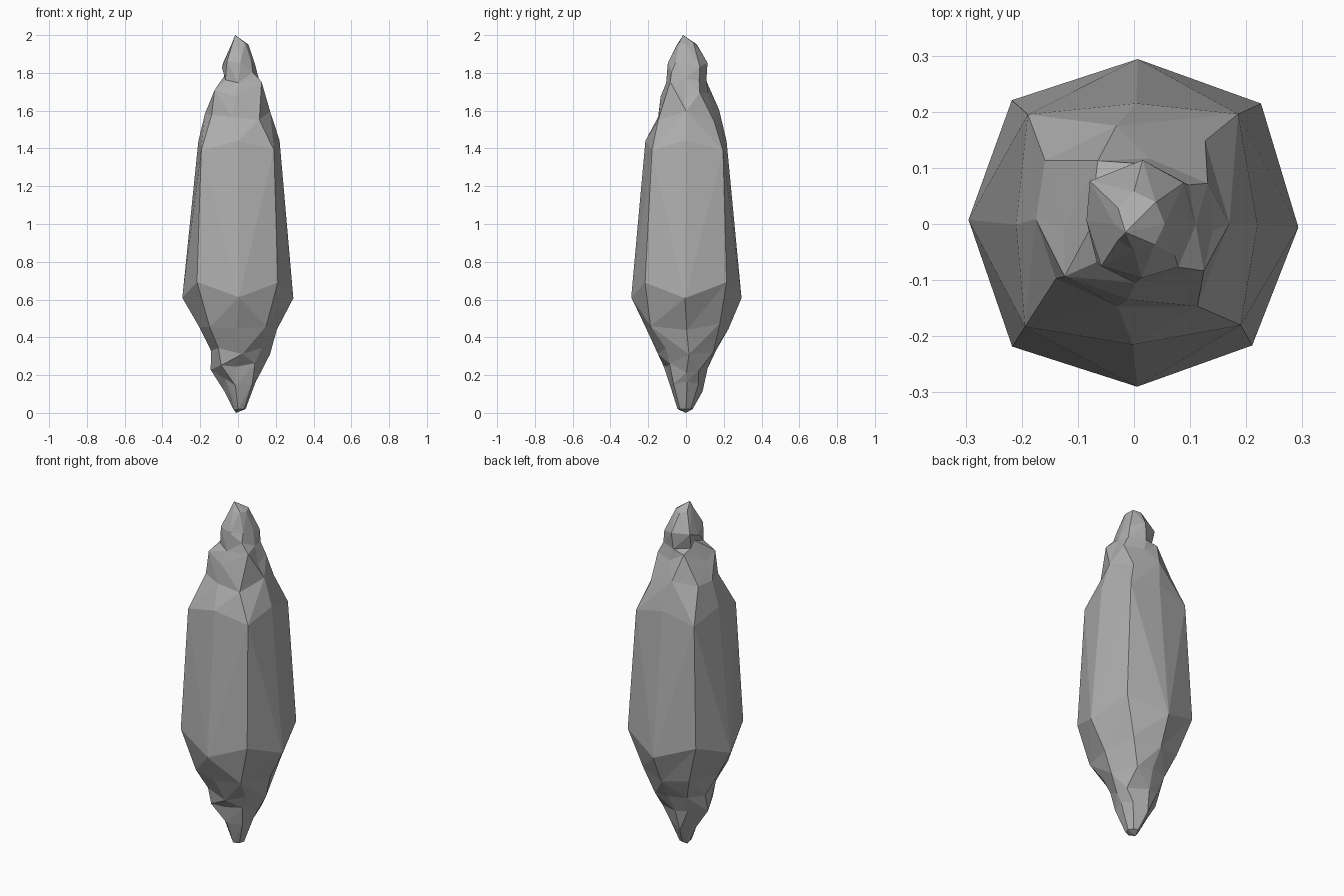
import bpy, bmesh, math, random

random.seed(7)

# Cross-sections: height, lift of the diagonal corners, jitter,
# then radii for east, north-east, north ... south-east
RINGS = [
    (0.02, 0.00, 0.00, [.040, .035, .035, .025, .025, .030, .045, .045]),
    (0.14, 0.02, 0.25, [.095, .090, .090, .085, .075, .085, .085, .100]),
    (0.24, 0.00, 0.25, [.120, .125, .115, .125, .145, .150, .100, .125]),
    (0.32, 0.02, 0.20, [.170, .175, .160, .165, .145, .165, .150, .165]),
    (0.44, 0.02, 0.12, [.205, .235, .225, .230, .205, .230, .210, .240]),
    (0.61, 0.08, 0.03, [.293, .312, .294, .310, .295, .308, .290, .302]),
    (1.44, -0.05, 0.03, [.220, .270, .215, .272, .210, .267, .215, .262]),
    (1.59, -0.02, 0.22, [.170, .195, .178, .195, .175, .170, .150, .185]),
    (1.70, 0.02, 0.28, [.140, .150, .120, .130, .125, .155, .135, .150]),
    (1.77, 0.01, 0.20, [.110, .120, .108, .090, .068, .095, .105, .110]),
    (1.84, 0.00, 0.20, [.090, .115, .115, .110, .085, .095, .097, .092]),
    (1.95, 0.01, 0.00, [.055, .055, .058, .040, .035, .040, .048, .052]),
]


def add_ring(bm, z, lift, jitter, radii):
    ring = []
    for i, r in enumerate(radii):
        a = math.radians(45 * i) + random.uniform(-1, 1) * jitter
        h = z + (lift if i % 2 else 0) + random.uniform(-.12, .12) * jitter
        ring.append(bm.verts.new((r * math.cos(a), r * math.sin(a), h)))
    return ring


def bridge(bm, low, high):
    # Triangulated band, each diagonal folded outwards
    n = len(low)
    for i in range(n):
        a, b = low[i], low[(i + 1) % n]
        c, d = high[(i + 1) % n], high[i]
        if (a.co + c.co).xy.length > (b.co + d.co).xy.length:
            bm.faces.new((a, b, c))
            bm.faces.new((a, c, d))
        else:
            bm.faces.new((a, b, d))
            bm.faces.new((b, c, d))


def cap(bm, ring, point):
    tip = bm.verts.new(point)
    for i in range(len(ring)):
        bm.faces.new((ring[i], ring[(i + 1) % len(ring)], tip))


# Rough crystal shard, pointed at both ends
bm = bmesh.new()
rings = [add_ring(bm, *data) for data in RINGS]
for low, high in zip(rings, rings[1:]):
    bridge(bm, low, high)
cap(bm, rings[0], (-.01, 0, 0))
cap(bm, rings[-1], (-.015, -.015, 2))
bmesh.ops.recalc_face_normals(bm, faces=bm.faces)

mesh = bpy.data.meshes.new("crystal_shard")
bm.to_mesh(mesh)
bm.free()
shard = bpy.data.objects.new("crystal_shard", mesh)
bpy.context.collection.objects.link(shard)

# Dark stone grey
stone = bpy.data.materials.new("dark_stone")
stone.diffuse_color = (0.42, 0.42, 0.42, 1)
mesh.materials.append(stone)
